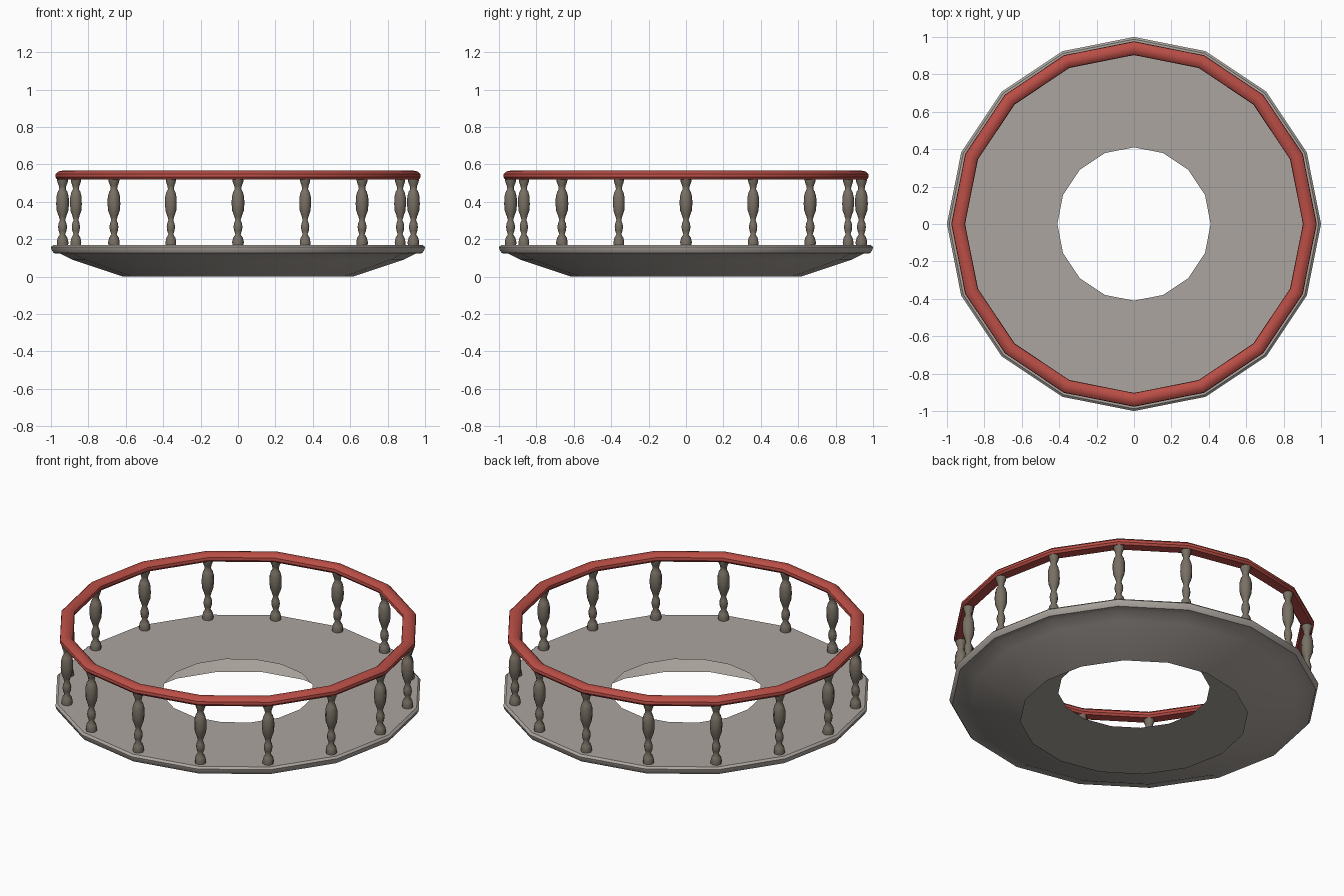
import bpy, bmesh, math

if "Cube" in bpy.data.objects:
    bpy.data.objects.remove(bpy.data.objects["Cube"])

SIDES = 16


def material(name, rgb):
    m = bpy.data.materials.new(name)
    m.diffuse_color = (*rgb, 1.0)
    m.use_nodes = True
    m.node_tree.nodes["Principled BSDF"].inputs["Base Color"].default_value = m.diffuse_color
    return m


stone = material("pale_stone", (0.41, 0.375, 0.345))
dark_stone = material("dark_stone", (0.188, 0.162, 0.127))
red = material("rail_red", (0.49, 0.076, 0.061))


def lathe(name, profile, sides, mat, closed=False, caps=False, loc=(0, 0, 0), angle=35):
    """Revolve an (r, z) profile, listed upwards on its outer side, about z."""
    bm = bmesh.new()
    rings = []
    for r, z in profile:
        ring = []
        for j in range(sides):
            a = 2 * math.pi * j / sides
            ring.append(bm.verts.new((r * math.cos(a), r * math.sin(a), z)))
        rings.append(ring)
    n = len(rings)
    for i in range(n if closed else n - 1):
        lo, hi = rings[i], rings[(i + 1) % n]
        for j in range(sides):
            k = (j + 1) % sides
            bm.faces.new((lo[j], lo[k], hi[k], hi[j]))
    if caps:
        bm.faces.new(rings[0][::-1])
        bm.faces.new(rings[-1])
    me = bpy.data.meshes.new(name)
    bm.to_mesh(me)
    bm.free()
    me.materials.append(mat)
    me.shade_smooth()
    me.set_sharp_from_angle(angle=math.radians(angle))
    ob = bpy.data.objects.new(name, me)
    ob.location = loc
    bpy.context.collection.objects.link(ob)
    return ob


# Balcony floor: open dish underneath, rounded rim, deck with central hole
lathe("balcony_floor", [
    (0.615, 0.0), (0.89, 0.092), (0.95, 0.122), (0.985, 0.125),
    (0.997, 0.143), (1.0, 0.158), (0.988, 0.169), (0.41, 0.169),
], SIDES, stone)

# Handrail
lathe("handrail", [
    (0.912, 0.520), (0.968, 0.520), (0.977, 0.532), (0.975, 0.548),
    (0.960, 0.562), (0.940, 0.566), (0.920, 0.562), (0.905, 0.548),
    (0.903, 0.532),
], SIDES, red, closed=True)

# Turned balusters, one at each corner
baluster = [
    (0.030, 0.165), (0.031, 0.185), (0.026, 0.207), (0.014, 0.226),
    (0.021, 0.245), (0.024, 0.265), (0.021, 0.284), (0.014, 0.302),
    (0.020, 0.322), (0.031, 0.352), (0.034, 0.385), (0.033, 0.425),
    (0.026, 0.452), (0.017, 0.468), (0.020, 0.485), (0.028, 0.505),
    (0.030, 0.530),
]
for i in range(SIDES):
    a = 2 * math.pi * i / SIDES
    ob = lathe("baluster_%02d" % (i + 1), baluster, 8, dark_stone, caps=True,
               loc=(0.938 * math.cos(a), 0.938 * math.sin(a), 0), angle=50)
    ob.rotation_euler.z = a
